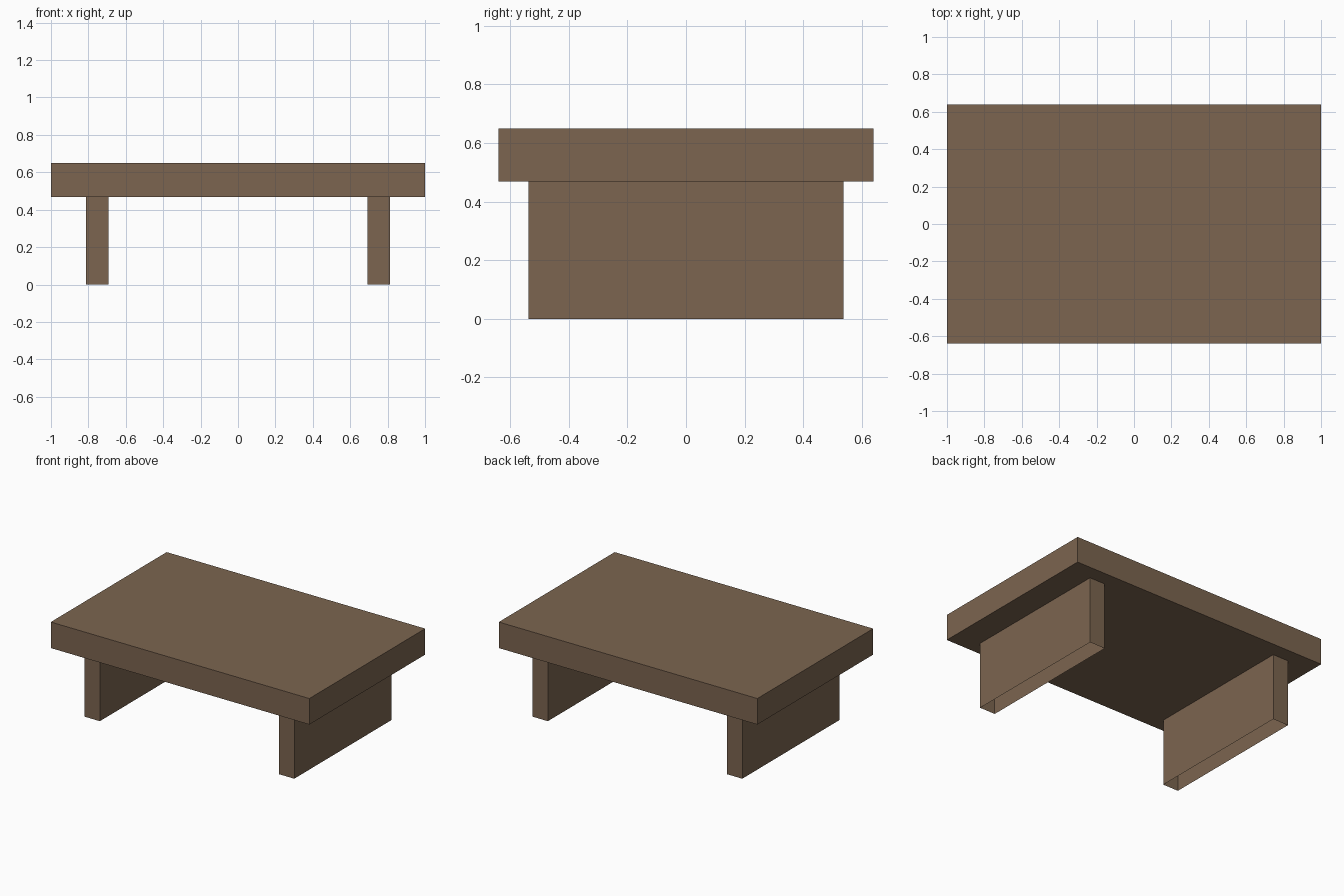
import bpy, bmesh
from mathutils import Vector

if "Cube" in bpy.data.objects:
    bpy.data.objects.remove(bpy.data.objects["Cube"])

wood = bpy.data.materials.new("brown_wood")
wood.diffuse_color = (0.20, 0.13, 0.08, 1)
wood.use_nodes = True
wood.node_tree.nodes["Principled BSDF"].inputs["Base Color"].default_value = wood.diffuse_color


def box(name, lo, hi, open_ends=False):
    """Box from corner to corner; open_ends drops the top and bottom faces."""
    lo, hi = Vector(lo), Vector(hi)
    bm = bmesh.new()
    bmesh.ops.create_cube(bm, size=1)
    for v in bm.verts:
        v.co = (lo + hi) / 2 + v.co * (hi - lo)
    bm.normal_update()
    if open_ends:
        ends = [f for f in bm.faces if abs(f.normal.z) > 0.9]
        bmesh.ops.delete(bm, geom=ends, context='FACES_ONLY')
    me = bpy.data.meshes.new(name)
    bm.to_mesh(me)
    bm.free()
    me.materials.append(wood)
    ob = bpy.data.objects.new(name, me)
    bpy.context.collection.objects.link(ob)
    return ob


# Thick table top
box("table_top", (-1, -0.64, 0.468), (1, 0.64, 0.65))

# Two slab legs, hollow and open underneath
for side, x in (("left", -0.752), ("right", 0.752)):
    box(side + "_leg", (x - 0.06, -0.538, 0), (x + 0.06, 0.538, 0.468), True)
